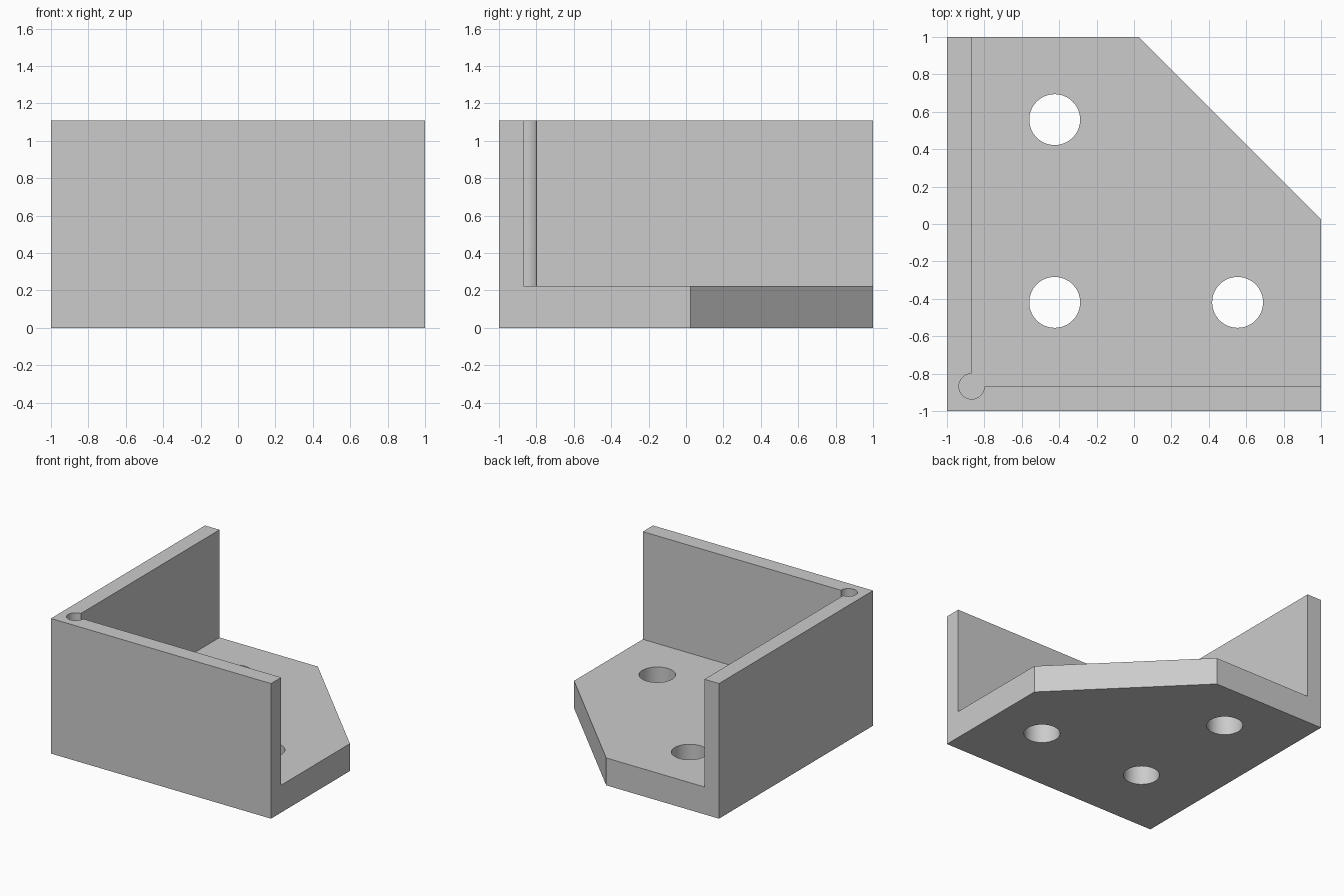
import bpy
import bmesh
from math import cos, sin, radians

cube = bpy.data.objects.get("Cube")
if cube:
    bpy.data.objects.remove(cube, do_unlink=True)

HEIGHT = 1.11
FLOOR = 0.225           # base plate thickness
INNER = -0.868          # inner wall planes, in both x and y
RELIEF = 0.068          # corner relief radius
CHAMFER = 0.025
HOLE = 0.136

grey = bpy.data.materials.new("plain grey")
grey.use_nodes = True
grey.diffuse_color = (0.6, 0.6, 0.6, 1)
grey.node_tree.nodes["Principled BSDF"].inputs["Base Color"].default_value = grey.diffuse_color


def arc(cx, cy, r, start, end, steps):
    angles = [radians(start + (end - start) * i / steps) for i in range(steps + 1)]
    return [(cx + r * cos(a), cy + r * sin(a)) for a in angles]


def prism(name, outline, z0, z1):
    """Extrude a flat counter-clockwise outline from z0 to z1."""
    bm = bmesh.new()
    base = bm.faces.new([bm.verts.new((x, y, z0)) for x, y in outline])
    top = bmesh.ops.extrude_face_region(bm, geom=[base])["geom"]
    verts = [g for g in top if isinstance(g, bmesh.types.BMVert)]
    bmesh.ops.translate(bm, verts=verts, vec=(0, 0, z1 - z0))
    bmesh.ops.recalc_face_normals(bm, faces=bm.faces)
    mesh = bpy.data.meshes.new(name)
    bm.to_mesh(mesh)
    bm.free()
    mesh.materials.append(grey)
    obj = bpy.data.objects.new(name, mesh)
    bpy.context.collection.objects.link(obj)
    return obj


# Solid block with one corner cut off
bracket = prism("corner_bracket",
                [(-1, -1), (1, -1), (1, CHAMFER), (CHAMFER, 1), (-1, 1)], 0, HEIGHT)

# Pocket that leaves two walls, with a round relief in their corner
pocket = arc(INNER, INNER, RELIEF, 90, 360, 36) + [(1.2, INNER), (1.2, 1.2), (INNER, 1.2)]
cutters = [prism("pocket_cutter", pocket, FLOOR, HEIGHT + 0.2)]

# Three screw holes through the base
for x, y in [(-0.424, 0.558), (-0.424, -0.419), (0.554, -0.419)]:
    cutters.append(prism("hole_cutter", arc(x, y, HOLE, 0, 360, 64)[:-1], -0.1, FLOOR + 0.1))

bpy.ops.object.select_all(action="DESELECT")
bracket.select_set(True)
bpy.context.view_layer.objects.active = bracket
for cutter in cutters:
    cutter.hide_render = True
    mod = bracket.modifiers.new("cut", "BOOLEAN")
    mod.operation = "DIFFERENCE"
    mod.solver = "EXACT"
    mod.object = cutter
    bpy.ops.object.modifier_apply(modifier=mod.name)
    bpy.data.objects.remove(cutter, do_unlink=True)

bpy.ops.object.shade_smooth_by_angle(angle=radians(30))
